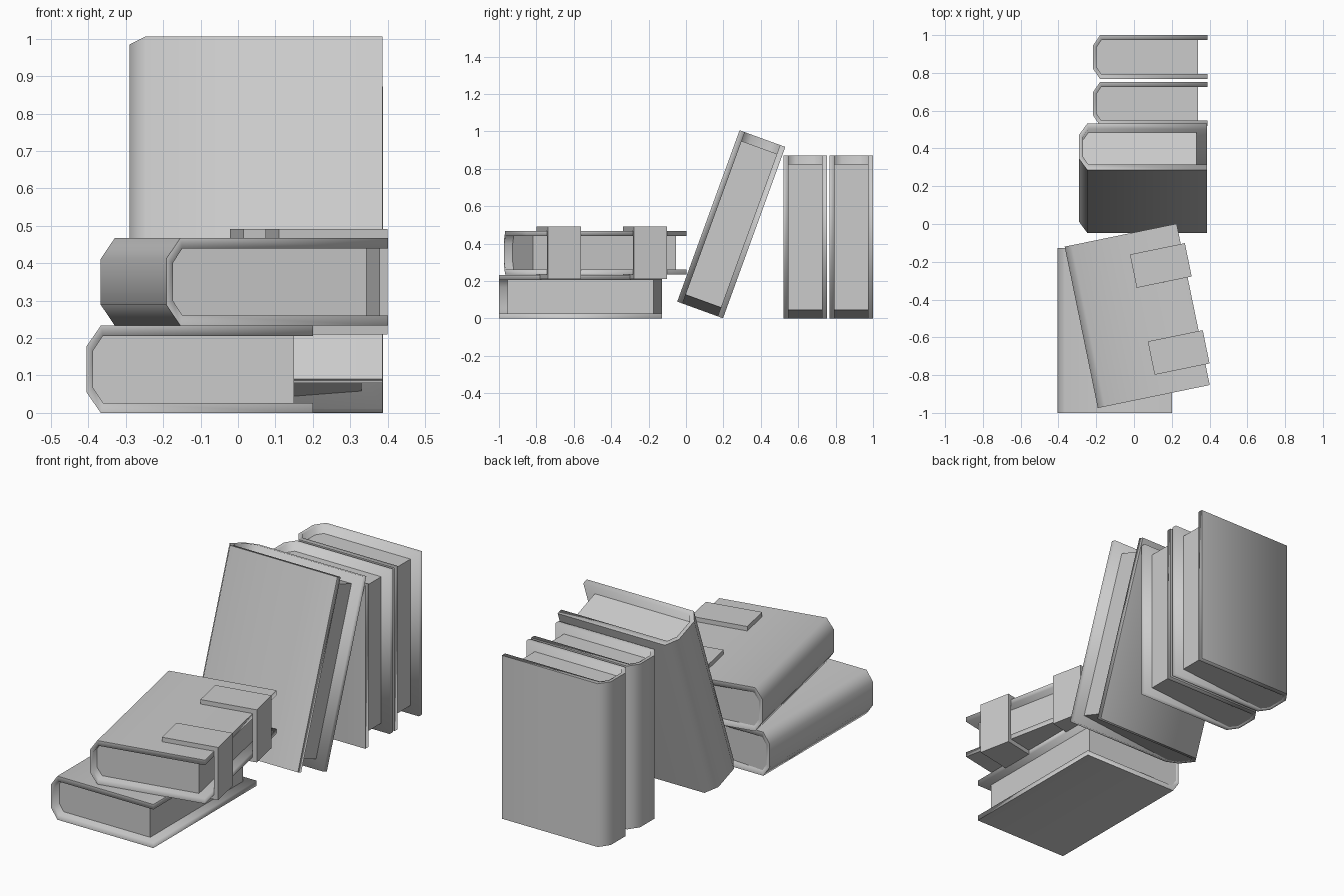
import bpy, bmesh
from math import radians
from mathutils import Matrix, Vector

cube = bpy.data.objects.get("Cube")
if cube:
    bpy.data.objects.remove(cube, do_unlink=True)

grey = bpy.data.materials.new("plain_grey")
grey.use_nodes = True
GREY = (0.6, 0.6, 0.6, 1)
grey.diffuse_color = GREY
grey.node_tree.nodes["Principled BSDF"].inputs["Base Color"].default_value = GREY

LENGTH, THICK, HEIGHT = 0.605, 0.233, 0.872
BOARD, PAGE_END, RECESS = 0.027, 0.555, 0.045


def mirrored(half):
    """Complete a half profile across the middle of the book's thickness."""
    return half + [(u, THICK - t) for u, t in reversed(half)]


OUTER = mirrored([(LENGTH, 0), (0.038, 0), (0, 0.055)])
INNER = mirrored([(LENGTH, BOARD), (0.044, BOARD), (0.018, 0.066)])
PAGES = mirrored([(PAGE_END, BOARD), (0.044, BOARD), (0.018, 0.066)])


def finish(bm, name, matrix):
    bmesh.ops.recalc_face_normals(bm, faces=bm.faces)
    mesh = bpy.data.meshes.new(name)
    bm.to_mesh(mesh)
    bm.free()
    mesh.materials.append(grey)
    obj = bpy.data.objects.new(name, mesh)
    obj.matrix_world = matrix
    bpy.context.collection.objects.link(obj)
    return obj


def wrap(name, outer, inner, low, high, matrix, smooth):
    """Open C-shaped shell between two matching profiles."""
    bm = bmesh.new()
    rings = [[bm.verts.new((u, t, h)) for u, t in path]
             for path, h in ((outer, low), (outer, high), (inner, high), (inner, low))]
    outside = set()
    for k in range(4):
        a, b = rings[k], rings[(k + 1) % 4]
        for i in range(len(outer) - 1):
            face = bm.faces.new((a[i], a[i + 1], b[i + 1], b[i]))
            if k == 0:
                outside.add(face)
    for i in (0, -1):
        bm.faces.new([ring[i] for ring in rings])
    # The rim rolls softly inward but stays crisp against the outside
    if smooth:
        for face in bm.faces:
            face.smooth = True
        for edge in bm.edges:
            edge.smooth = len(set(edge.link_faces) & outside) != 1
    return finish(bm, name, matrix)


def page_block(name, matrix):
    """Pages, with the lower end sloping back to the spine."""
    bm = bmesh.new()
    low = [bm.verts.new((u, t, RECESS * u / PAGE_END)) for u, t in PAGES]
    high = [bm.verts.new((u, t, HEIGHT - RECESS)) for u, t in PAGES]
    bm.faces.new(low)
    bm.faces.new(high)
    for i in range(len(PAGES)):
        j = (i + 1) % len(PAGES)
        bm.faces.new((low[i], low[j], high[j], high[i]))
    return finish(bm, name, matrix)


def place(location, tilt=0, turn=0, scale=1):
    return (Matrix.Translation(Vector(location)) @ Matrix.Rotation(radians(turn), 4, 'Z')
            @ Matrix.Rotation(radians(tilt), 4, 'X') @ Matrix.Scale(scale, 4))


# Books: two upright, one leaning, two lying flat
books = {
    "back_upright_book": place((-0.217, 0.767, 0)),
    "front_upright_book": place((-0.217, 0.52, 0)),
    "leaning_book": place((-0.29, -0.047, 0.09), tilt=-20, scale=1.118),
    "lower_flat_book": place((-0.405, -0.128, 0), tilt=90),
    "upper_flat_book": place((-0.367, -0.12, 0.234), tilt=90, turn=11.6),
}
for name, matrix in books.items():
    wrap(name + "_cover", OUTER, INNER, 0, HEIGHT, matrix, True)
    page_block(name + "_pages", matrix)

# Straps gripping the open side of the upper flat book
GRIP, REACH, BAND = 0.33, LENGTH + 0.022, 0.024
strap_outer = mirrored([(GRIP, -BAND), (REACH, -BAND)])
strap_inner = mirrored([(GRIP, 0), (LENGTH, 0)])
for name, start in (("back_strap", 0.11), ("front_strap", 0.58)):
    wrap(name, strap_outer, strap_inner, start, start + 0.18,
         books["upper_flat_book"], False)
